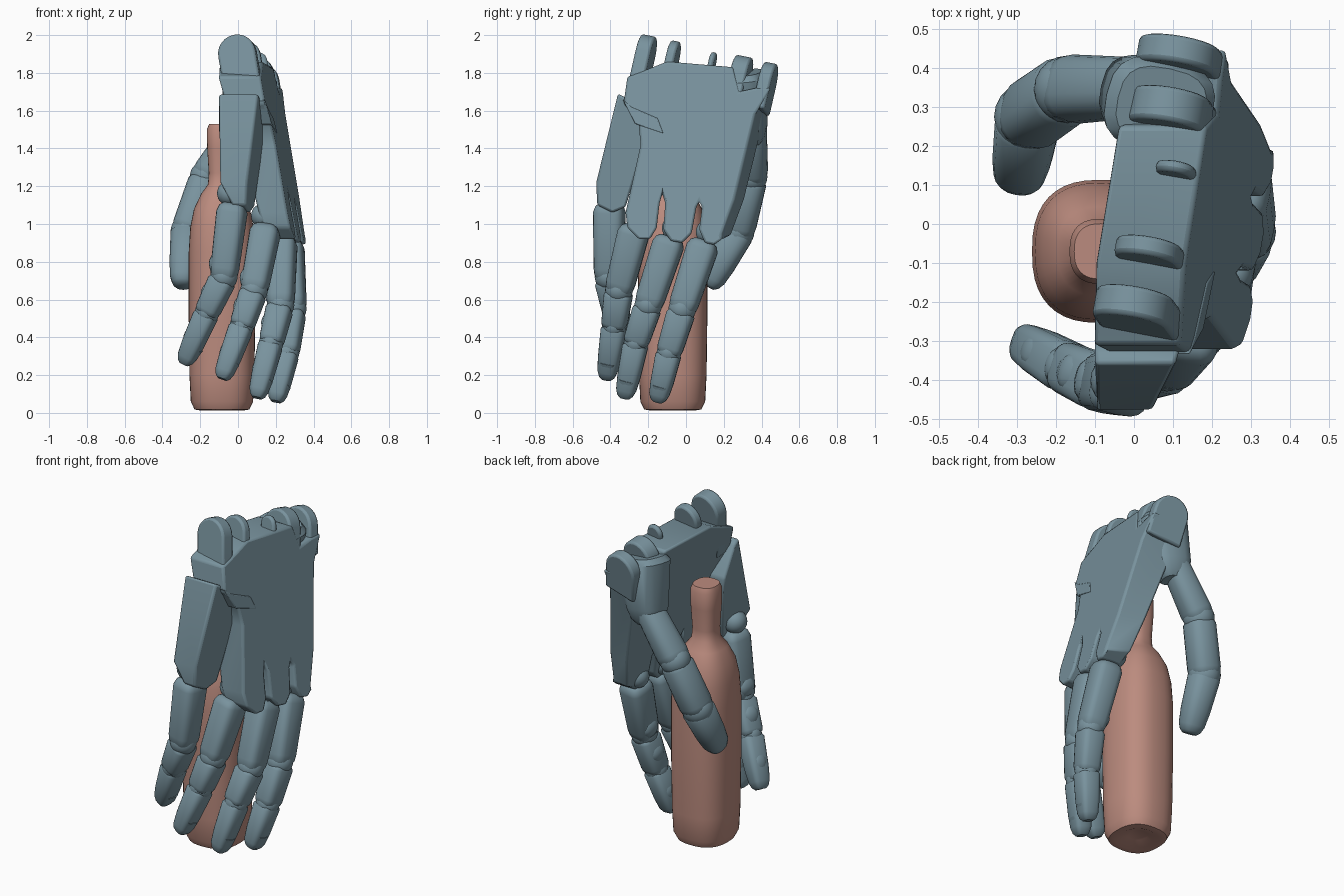
import bpy, bmesh, math
from mathutils import Vector as V

if "Cube" in bpy.data.objects:
    bpy.data.objects.remove(bpy.data.objects["Cube"])

W = V((0.17, 0.96, -0.19)).normalized()          # across the hand
L = V((0.16, -0.22, -0.955))
L = (L - W * L.dot(W)).normalized()               # wrist towards knuckles
N = W.cross(L).normalized()
if N.x < 0:
    N = -N                                        # out of the back of the hand


def material(name, col):
    m = bpy.data.materials.new(name)
    m.diffuse_color = (*col, 1)
    m.use_nodes = True
    m.node_tree.nodes["Principled BSDF"].inputs["Base Color"].default_value = m.diffuse_color
    return m


STEEL = material("steel_blue", (0.19, 0.29, 0.34))
CLAY = material("clay", (0.50, 0.26, 0.21))


def finish(name, bm, mat=STEEL, bevel=0, angle=35):
    bmesh.ops.recalc_face_normals(bm, faces=bm.faces)
    me = bpy.data.meshes.new(name)
    bm.to_mesh(me)
    bm.free()
    ob = bpy.data.objects.new(name, me)
    bpy.context.collection.objects.link(ob)
    me.materials.append(mat)
    if bevel:
        b = ob.modifiers.new("bevel", 'BEVEL')
        b.width, b.segments, b.limit_method = bevel, 2, 'ANGLE'
    bpy.ops.object.select_all(action='DESELECT')
    ob.select_set(True)
    bpy.context.view_layer.objects.active = ob
    bpy.ops.object.shade_smooth_by_angle(angle=math.radians(angle))
    return ob


def skin(bm, rings):
    vs = [[bm.verts.new(p) for p in r] for r in rings]
    n = len(vs[0])
    for a, b in zip(vs, vs[1:]):
        for i in range(n):
            bm.faces.new((a[i], a[(i + 1) % n], b[(i + 1) % n], b[i]))
    bm.faces.new(vs[0][::-1])
    bm.faces.new(vs[-1])


def back_x(y, z):
    """x of the flat back of the hand"""
    return 0.22 + 0.139 * (y - 0.42) - 0.2 * (z - 1.78)


def prism(name, outline, outer, inner, bevel=0.012, top=None):
    bm = bmesh.new()
    skin(bm, [[V((f(y, z), y, z)) for y, z in o] for f, o in ((outer, top or outline), (inner, outline))])
    return finish(name, bm, bevel=bevel)


def prong(name, y, z, r, thick, length):
    """rounded wrist lug"""
    c = V((back_x(y, z) - r - 0.01, y, z))
    prof = [(r * math.cos(a), -r * math.sin(a)) for a in [math.pi * i / 12 for i in range(13)]]
    prof += [(-r, length), (r, length)]
    bm = bmesh.new()
    skin(bm, [[c + N * p + L * q + W * s for p, q in prof] for s in (-thick / 2, thick / 2)])
    finish(name, bm, bevel=0.012)


def squircle(r, an, power):
    c, q, e = math.cos(an), math.sin(an), 2 / power
    return r * math.copysign(abs(c) ** e, c), r * math.copysign(abs(q) ** e, q)


def loft(bm, a, b, ra, rb, shape, flat=1.0, power=3.4, sides=20):
    """tapered rounded-square limb segment; shape = (position, scale) pairs"""
    d = (b - a).normalized()
    s = (W - d * W.dot(d)).normalized()
    n = d.cross(s)
    rings = []
    for t, k in shape:
        pq = [squircle((ra + (rb - ra) * t) * k, 2 * math.pi * i / sides, power) for i in range(sides)]
        rings.append([a.lerp(b, t) + s * p + n * q * flat for p, q in pq])
    skin(bm, rings)


def ball(bm, c, r):
    g = bmesh.ops.create_icosphere(bm, subdivisions=3, radius=r)
    bmesh.ops.translate(bm, verts=g['verts'], vec=c)


# bottle, slightly squared in section
prof = [(0.05, 0.04), (0.11, 0.012), (0.145, 0.018), (0.165, 0.06), (0.172, 0.2), (0.176, 0.5),
        (0.176, 0.85), (0.168, 0.98), (0.148, 1.08), (0.11, 1.16), (0.074, 1.21), (0.07, 1.27),
        (0.078, 1.4), (0.08, 1.5), (0.068, 1.53)]
bm = bmesh.new()
rings = []
for r, z in prof:
    pq = [squircle(r, 2 * math.pi * i / 40, 2.5) for i in range(40)]
    rings.append([V((-0.085 + p, -0.07 + 1.04 * q, z)) for p, q in pq])
skin(bm, rings)
finish("bottle", bm, CLAY, angle=50)

# palm plate with slotted knuckle edge, chamfered on the thumb side
palm = [(-0.31, 1.78), (-0.33, 1.64), (-0.25, 1.52), (-0.24, 1.42), (-0.32, 1.06), (-0.31, 0.98),
        (-0.25, 0.92), (-0.19, 0.92), (-0.155, 0.98), (-0.14, 1.11), (-0.125, 1.16), (-0.11, 1.11),
        (-0.12, 0.97), (-0.08, 0.91), (-0.02, 0.90), (0.03, 0.95), (0.055, 1.09), (0.07, 1.12),
        (0.085, 1.09), (0.07, 0.97), (0.10, 0.90), (0.15, 0.89), (0.19, 0.92), (0.24, 0.94),
        (0.31, 1.13), (0.42, 1.58), (0.45, 1.72), (0.37, 1.72), (0.28, 1.70), (0.25, 1.83),
        (-0.1, 1.86), (-0.2, 1.82)]
palm_back = [(y - 0.055 if y > 0.2 and z < 1.6 else y, z) for y, z in palm]
prism("palm", palm, back_x, lambda y, z: back_x(y, z) - 0.14 - 0.10 * (z - 0.95), top=palm_back)

# little finger metacarpal and its hinge flap
meta = [(-0.36, 1.69), (-0.32, 1.67), (-0.22, 1.5), (-0.22, 1.42), (-0.32, 1.09), (-0.39, 1.06),
        (-0.47, 1.10), (-0.475, 1.22)]
prism("little_metacarpal", meta, lambda y, z: 0.1 + 0.3 * (y + 0.35) + 0.05 * (z - 1.5),
      lambda y, z: -0.1 + max(0, 1.2 - z) * 0.7)
prism("hinge_flap", [(-0.335, 1.66), (-0.29, 1.62), (-0.15, 1.56), (-0.12, 1.48), (-0.27, 1.53)],
      lambda y, z: back_x(y, z) + 0.004, lambda y, z: back_x(y, z) - 0.15, 0.005)

# wrist lugs
for i, p in enumerate([(-0.215, 1.9, 0.1, 0.08, 0.28), (-0.07, 1.885, 0.085, 0.05, 0.15),
                       (0.14, 1.86, 0.05, 0.03, 0.1), (0.29, 1.79, 0.1, 0.09, 0.2),
                       (0.43, 1.75, 0.105, 0.07, 0.16)]):
    prong(f"wrist_lug_{i + 1}", *p)

# fingers: knuckle, two joints, tip
SEG = [(0, 0.6), (0.04, 0.85), (0.12, 1), (0.88, 1), (0.97, 0.95), (1.02, 0.8)]
TIP = [(0, 0.85), (0.05, 1), (0.6, 1), (0.85, 0.92), (0.95, 0.75), (1, 0.5)]
fingers = {
    "little": [(-0.02, -0.405, 1.16), (-0.075, -0.41, 0.72), (-0.165, -0.37, 0.53), (-0.285, -0.30, 0.26)],
    "ring": [(0.16, -0.255, 1.04), (0.085, -0.355, 0.65), (0.02, -0.38, 0.46), (-0.085, -0.42, 0.18)],
    "middle": [(0.235, -0.065, 0.98), (0.225, -0.2, 0.57), (0.175, -0.265, 0.37), (0.1, -0.325, 0.08)],
    "index": [(0.265, 0.115, 0.96), (0.29, -0.02, 0.55), (0.26, -0.09, 0.32), (0.2, -0.15, 0.06)]}
RAD = [0.084, 0.075, 0.067, 0.055]
for name, pts in fingers.items():
    p = [V(q) for q in pts]
    bm = bmesh.new()
    for i in range(3):
        d = (p[i + 1] - p[i]).normalized()
        side = (W - d * W.dot(d)).normalized()
        inn = d.cross(side)
        inn = inn if inn.x < 0 else -inn
        start = p[i] + d * (0.05 if i == 0 else 0.005)
        loft(bm, start, p[i + 1], RAD[i], RAD[i + 1], TIP if i == 2 else SEG, 0.95)
        # joint balls and inner pads
        ball(bm, p[i] + inn * (0.025 if i == 0 else 0), RAD[i] * (0.8 if i == 0 else 0.98))
        for t in ((0.85,) if i == 0 else (0.5,)):
            c = p[i].lerp(p[i + 1], t) + inn * RAD[i + 1] * 0.45
            loft(bm, c - d * 0.06, c + d * 0.06, RAD[i + 1] * 0.8, RAD[i + 1] * 0.75,
                 [(0, 0.5), (0.15, 0.8), (0.4, 1), (0.6, 1), (0.85, 0.8), (1, 0.5)], 0.9, 2.6)
    finish(name + "_finger", bm, angle=40)
    # nail
    bm = bmesh.new()
    out = -inn * 0.045
    loft(bm, p[2].lerp(p[3], 0.66) + out, p[3] + out * 0.4, 0.038, 0.03, [(0, 1), (0.8, 1), (1, 0.7)], 0.35)
    finish(name + "_nail", bm)

# thumb: mount, then three segments around the bottle
bm = bmesh.new()
loft(bm, V((0.07, 0.30, 1.80)), V((0.01, 0.34, 1.42)), 0.125, 0.09,
     [(0, 0.8), (0.08, 1), (0.75, 1), (0.92, 0.85), (1, 0.6)], 1.15, 2.8)
finish("thumb_mount", bm, angle=45)
t = [V(q) for q in [(0.02, 0.35, 1.54), (-0.17, 0.345, 1.25), (-0.27, 0.275, 0.96), (-0.295, 0.115, 0.67)]]
bm = bmesh.new()
TR = [0.075, 0.088, 0.09, 0.075]
for i in range(3):
    loft(bm, t[i], t[i + 1], TR[i], TR[i + 1], TIP if i == 2 else SEG, 0.95, 2.5)
    ball(bm, t[i], TR[i] * 0.98)
finish("thumb", bm, angle=45)
